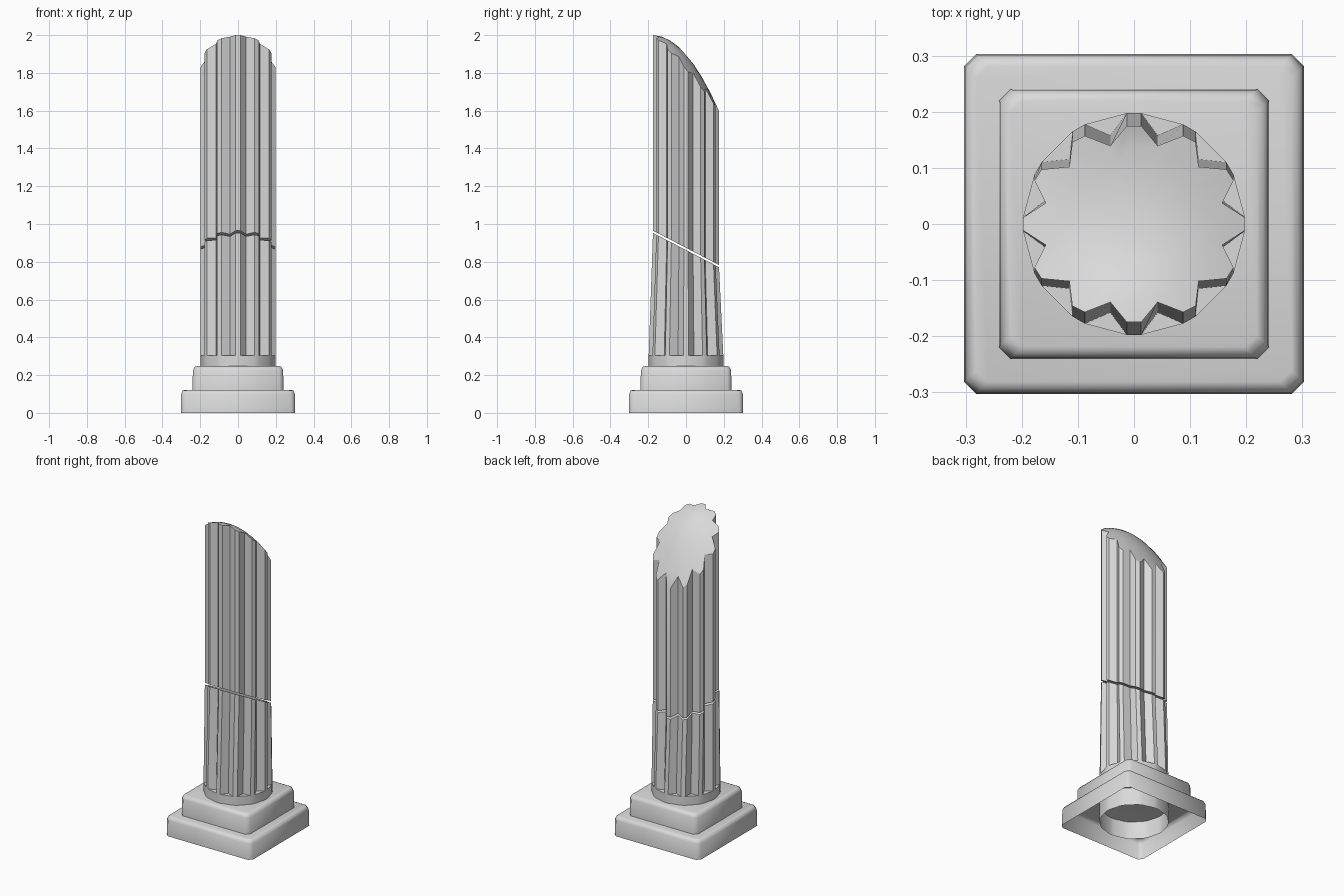
import bpy, bmesh
from math import cos, sin, pi, radians

cube = bpy.data.objects.get("Cube")
if cube:
    bpy.data.objects.remove(cube)

# One plain stone colour
stone = bpy.data.materials.new("pale_stone")
stone.use_nodes = True
stone.diffuse_color = (0.7, 0.7, 0.7, 1)
stone.node_tree.nodes["Principled BSDF"].inputs["Base Color"].default_value = (0.7, 0.7, 0.7, 1)

RIDGES = 12
SQUEEZE = 0.885     # depth of the shaft above its flared foot


def finish(name, bm, angle=30):
    bmesh.ops.recalc_face_normals(bm, faces=bm.faces)
    mesh = bpy.data.meshes.new(name)
    bm.to_mesh(mesh)
    bm.free()
    obj = bpy.data.objects.new(name, mesh)
    bpy.context.collection.objects.link(obj)
    mesh.materials.append(stone)
    bpy.ops.object.select_all(action='DESELECT')
    obj.select_set(True)
    bpy.context.view_layer.objects.active = obj
    bpy.ops.object.shade_smooth_by_angle(angle=radians(angle))
    return obj


def outline(fluted):
    """Flat ridges, with a V-shaped groove between neighbours if fluted."""
    points = []
    for i in range(RIDGES):
        a = 2 * pi * i / RIDGES
        for side in (-0.065, 0.065):
            points.append((0.198 * cos(a + side), 0.198 * sin(a + side)))
        if fluted:
            g = a + pi / RIDGES
            points.append((0.163 * cos(g), 0.163 * sin(g)))
    return points


def bridge(bm, a, b):
    n = len(a)
    for i in range(n):
        j = (i + 1) % n
        bm.faces.new((a[i], a[j], b[j], b[i]))


def ring(bm, points, depth, height, k=1.0):
    return [bm.verts.new((x * k, y * k * depth, height(x * k, y * k * depth)))
            for x, y in points]


def cap(bm, rim, points, depth, height):
    # Concentric rings let the broken surface curve
    for k in (0.75, 0.5, 0.25):
        inner = ring(bm, points, depth, height, k)
        bridge(bm, rim, inner)
        rim = inner
    bm.faces.new(rim)


def shaft(name, low, high, low_depth):
    bm = bmesh.new()
    points = outline(True)
    bottom = ring(bm, points, low_depth, low)
    top = ring(bm, points, SQUEEZE, high)
    bridge(bm, bottom, top)
    cap(bm, top, points, SQUEEZE, high)
    cap(bm, bottom, points, low_depth, low)
    return finish(name, bm)


def plinth(name, half, z0, z1):
    # Open-bottomed slab with chamfered corners and a rounded top edge
    bm = bmesh.new()
    c = 0.022
    corners = []
    for sx, sy in ((1, 1), (-1, 1), (-1, -1), (1, -1)):
        pair = [(sx, sy * (1 - c / half)), (sx * (1 - c / half), sy)]
        corners += pair if sx * sy > 0 else pair[::-1]
    rims = []
    for inset, z in ((0, z0), (0.002, z1 - 0.022), (0.01, z1 - 0.004), (0.022, z1)):
        s = half - inset
        rims.append([bm.verts.new((x * s, y * s, z)) for x, y in corners])
    for a, b in zip(rims, rims[1:]):
        bridge(bm, a, b)
    bm.faces.new(rims[-1])
    return finish(name, bm, 50)


# Stepped base
plinth("lower_plinth", 0.303, 0.0, 0.122)
plinth("upper_plinth", 0.241, 0.122, 0.247)

# Round collar, open underneath
bm = bmesh.new()
pts = outline(False)
foot = ring(bm, pts, 1.0, lambda x, y: 0.01)
lip = ring(bm, pts, 1.0, lambda x, y: 0.303)
bridge(bm, foot, lip)
bm.faces.new(lip)
finish("collar", bm)


# Shaft in two pieces, split by a slanted crack
def crack(x, y):
    return 0.868 - 0.52 * y


def broken_top(x, y):
    return min(2.0, 1.897 - 1.15 * y - 3.2 * y * y - 2.0 * x * x)


shaft("lower_shaft", lambda x, y: 0.303, lambda x, y: crack(x, y) - 0.006, 1.0)
shaft("upper_shaft", lambda x, y: crack(x, y) + 0.006, broken_top, SQUEEZE)
